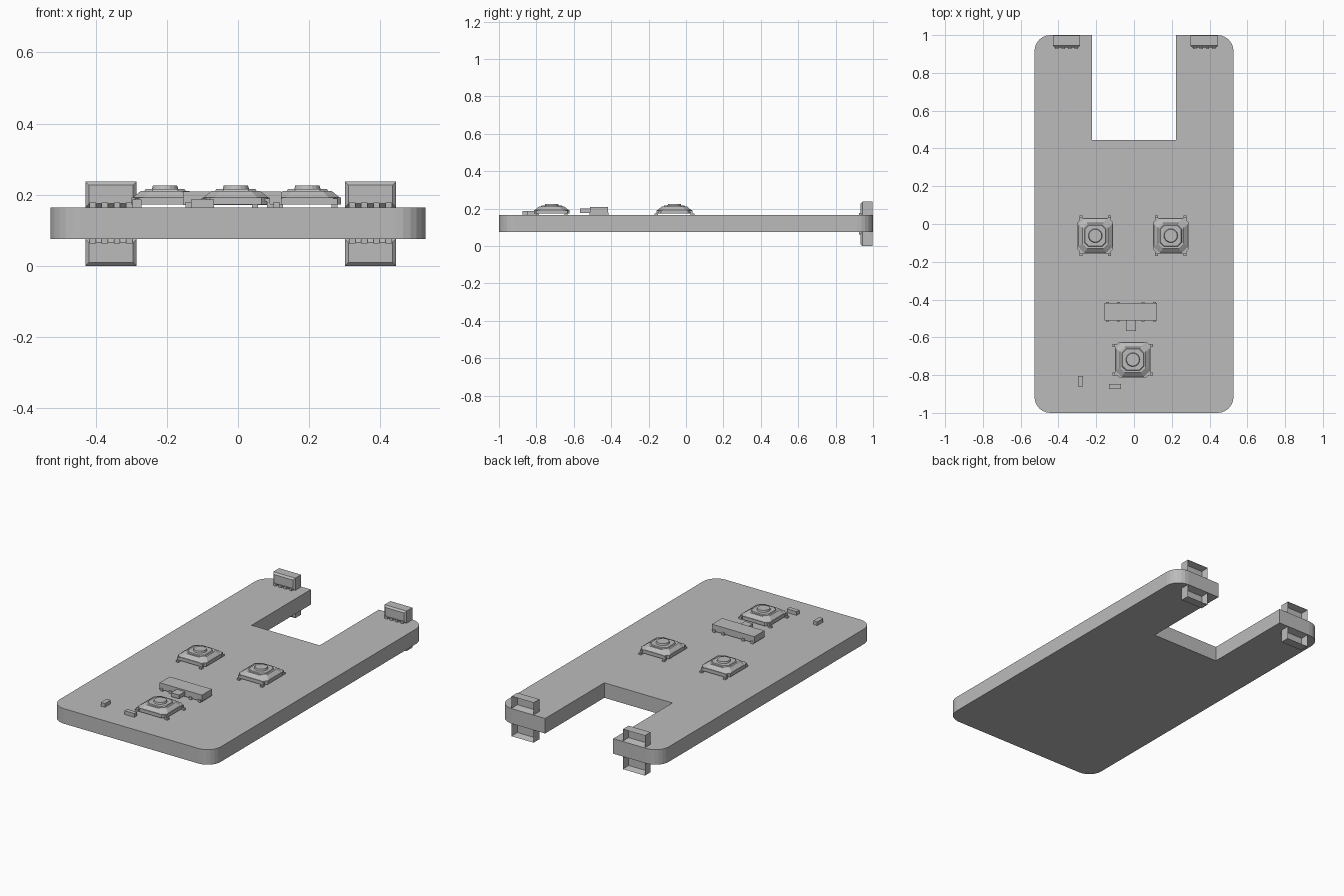
import bpy, bmesh, math
from mathutils import Vector

cube = bpy.data.objects.get("Cube")
if cube:
    bpy.data.objects.remove(cube, do_unlink=True)

grey = bpy.data.materials.new("plain grey")
grey.use_nodes = True
COLOUR = (0.5, 0.5, 0.5, 1)
grey.diffuse_color = COLOUR
grey.node_tree.nodes["Principled BSDF"].inputs["Base Color"].default_value = COLOUR


def finish(name, bm):
    bmesh.ops.recalc_face_normals(bm, faces=bm.faces)
    mesh = bpy.data.meshes.new(name)
    bm.to_mesh(mesh)
    bm.free()
    mesh.materials.append(grey)
    obj = bpy.data.objects.new(name, mesh)
    bpy.context.collection.objects.link(obj)
    return obj


def add_box(bm, x0, x1, y0, y1, z0, z1):
    verts = bmesh.ops.create_cube(bm, size=1)["verts"]
    for v in verts:
        v.co = Vector((x1 if v.co.x > 0 else x0,
                       y1 if v.co.y > 0 else y0,
                       z1 if v.co.z > 0 else z0))
    return verts


def add_prism(bm, bottom, top, z0, z1):
    """Join two outlines with the same number of points."""
    low = [bm.verts.new((x, y, z0)) for x, y in bottom]
    high = [bm.verts.new((x, y, z1)) for x, y in top]
    bm.faces.new(low[::-1])
    bm.faces.new(high)
    n = len(low)
    for i in range(n):
        j = (i + 1) % n
        bm.faces.new((low[i], low[j], high[j], high[i]))


def octagon(half, cut):
    k = half - cut
    return [(half, -k), (half, k), (k, half), (-k, half),
            (-half, k), (-half, -k), (-k, -half), (k, -half)]


def circle(radius, n=16):
    return [(radius * math.cos(math.tau * i / n), radius * math.sin(math.tau * i / n))
            for i in range(n)]


# Board with rounded outer corners and a slot at the back
LOW, TOP = 0.076, 0.165
W, R = 0.527, 0.085


def corner(cx, cy, start):
    return [(cx + R * math.cos(math.radians(start + 15 * i)),
             cy + R * math.sin(math.radians(start + 15 * i))) for i in range(7)]


outline = corner(W - R, -1 + R, -90) + corner(W - R, 1 - R, 0)
outline += [(0.223, 1), (0.223, 0.446), (-0.223, 0.446), (-0.223, 1)]
outline += corner(-W + R, 1 - R, 90) + corner(-W + R, -1 + R, 180)
bm = bmesh.new()
add_prism(bm, outline, outline, LOW, TOP)
finish("board", bm)


# Push switches: stepped octagonal body, round button, four bent legs
def push_switch(name, x, y, turn):
    bm = bmesh.new()
    add_prism(bm, octagon(0.094, 0.022), octagon(0.094, 0.022), 0.008, 0.028)
    add_prism(bm, octagon(0.09, 0.03), octagon(0.068, 0.026), 0.028, 0.046)
    add_prism(bm, octagon(0.058, 0.022), octagon(0.055, 0.022), 0.046, 0.051)
    add_prism(bm, circle(0.037), circle(0.034), 0.051, 0.061)
    for sx in (-1, 1):
        for sy in (-1, 1):
            xs = sorted((sx * 0.068, sx * 0.084))
            for a, b, z0, z1 in ((0.06, 0.094, 0.016, 0.024),
                                 (0.087, 0.096, 0, 0.024),
                                 (0.09, 0.107, 0, 0.009)):
                ys = sorted((sy * a, sy * b))
                add_box(bm, *xs, *ys, z0, z1)
    obj = finish(name, bm)
    obj.location = (x, y, TOP)
    obj.rotation_euler.z = turn


push_switch("push_switch_right", -0.205, -0.062, 0)
push_switch("push_switch_left", 0.195, -0.062, 0)
push_switch("push_switch_front", -0.006, -0.718, math.pi / 2)

# Slide switch with lever and solder feet
bm = bmesh.new()
add_box(bm, -0.155, 0.122, -0.512, -0.418, TOP + 0.006, 0.209)
add_box(bm, -0.043, 0.01, -0.566, -0.512, 0.178, 0.2)
for x in (-0.148, -0.09, 0.04, 0.1):
    add_box(bm, x, x + 0.016, -0.517, -0.414, TOP, 0.18)
finish("slide_switch", bm)

# Small surface components
for name, x, y, w, d in (("small_chip_right", -0.284, -0.832, 0.026, 0.056),
                         ("small_chip_front", -0.1, -0.86, 0.064, 0.026)):
    bm = bmesh.new()
    add_box(bm, x - w / 2, x + w / 2, y - d / 2, y + d / 2, TOP, TOP + 0.022)
    finish(name, bm)


# Socket connectors, above and below both arms, open to the back
def connector(name, x, z0, z1, board_z):
    bm = bmesh.new()
    verts = add_box(bm, x - 0.072, x + 0.072, 0.934, 0.998, z0, z1)
    back = max(bm.faces, key=lambda f: f.calc_center_median().y)
    front = min(bm.faces, key=lambda f: f.calc_center_median().y)
    front_edges = list(front.edges)
    bmesh.ops.inset_individual(bm, faces=[back], thickness=0.013)
    bmesh.ops.translate(bm, verts=back.verts, vec=(0, -0.04, 0))
    bmesh.ops.bevel(bm, geom=front_edges, offset=0.01, segments=1, affect="EDGES")
    toward = 1 if z0 >= board_z else -1
    zs = sorted((board_z, board_z + toward * 0.013))
    for i in range(4):
        px = x + (i - 1.5) * 0.034
        add_box(bm, px - 0.009, px + 0.009, 0.926, 0.95, *zs)
    finish(name, bm)


for side, x in (("right", -0.357), ("left", 0.372)):
    connector("upper_connector_" + side, x, TOP, 0.237, TOP)
    connector("lower_connector_" + side, x, 0, LOW, LOW)
